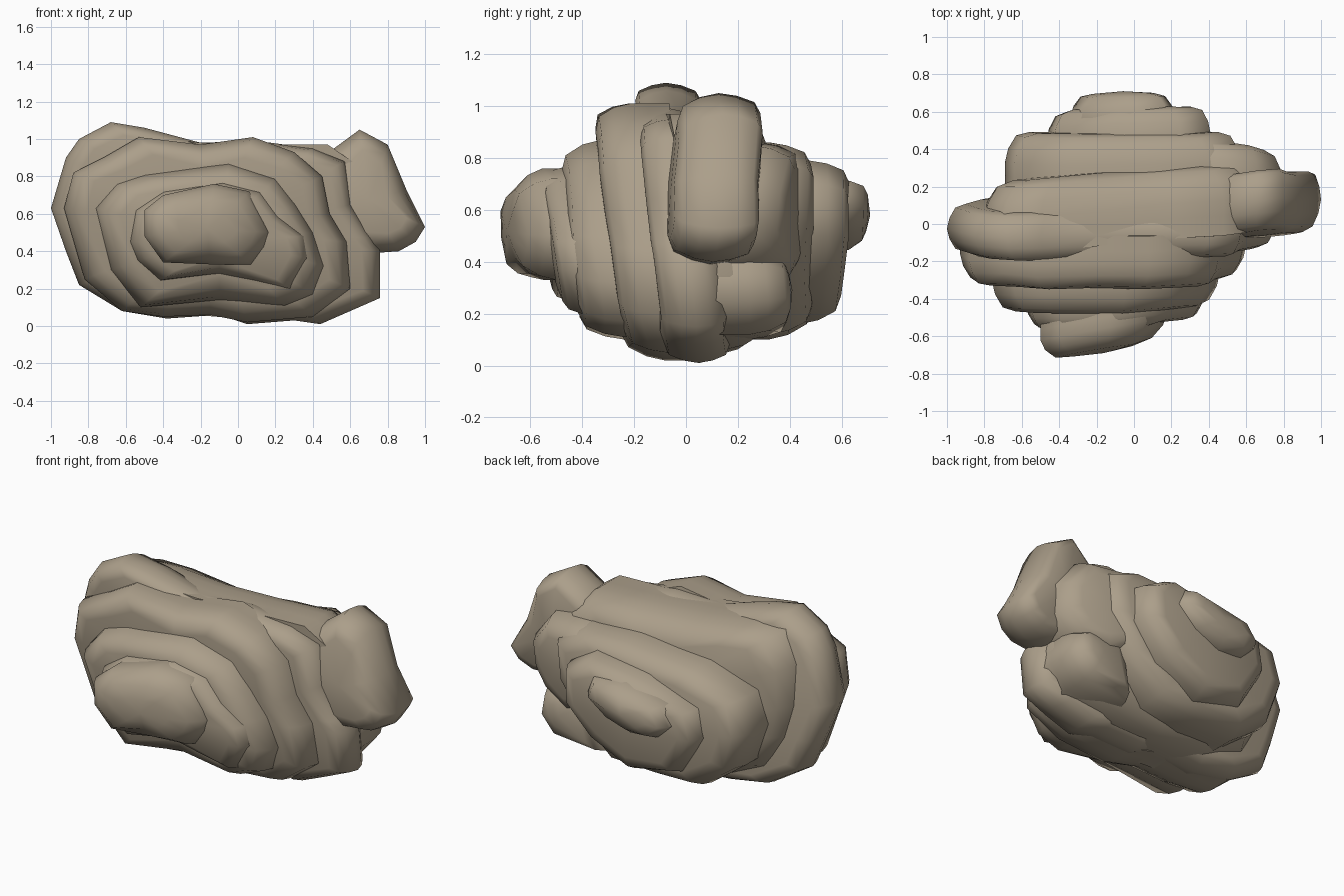
import bpy
from mathutils import Vector, noise

stone = bpy.data.materials.new("warm grey stone")
stone.diffuse_color = (0.41, 0.345, 0.255, 1)


def slab(name, profile, y0, y1, front=0.09, back=0.09, lean=-0.15, yaw=0.0, wobble=0.02):
    """Rounded stone layer: an x-z outline lofted along y, with soft shoulders."""
    cx = sum(p[0] for p in profile) / len(profile)
    cz = sum(p[1] for p in profile) / len(profile)
    d = y1 - y0
    # (fraction of depth, inset towards the centre)
    rings = [(0.0, front * 2.2), (0.07, front), (0.28, front * 0.3), (0.5, 0),
             (0.72, back * 0.3), (0.93, back), (1.0, back * 2.2)]
    n = len(profile)
    verts, faces = [], []
    for k, (t, inset) in enumerate(rings):
        for x, z in profile:
            v = Vector((x - cx, z - cz))
            v *= max(0.3, 1 - inset / v.length)
            px, pz = cx + v.x, cz + v.y
            w = noise.noise(Vector((px * 3, y0 * 5, pz * 3))) * wobble
            verts.append((px, y0 + d * t + lean * (pz - 0.5) + yaw * v.x + w, pz))
    for k in range(len(rings) - 1):
        for i in range(n):
            j = (i + 1) % n
            faces.append((k * n + i, k * n + j, (k + 1) * n + j, (k + 1) * n + i))
    # fan caps
    for row, y in ((0, y0 - 0.01), (len(rings) - 1, y1 + 0.01)):
        c = len(verts)
        verts.append((cx, y + lean * (cz - 0.5), cz))
        for i in range(n):
            a, b = row * n + i, row * n + (i + 1) % n
            faces.append((a, c, b) if row == 0 else (b, c, a))
    me = bpy.data.meshes.new(name)
    me.from_pydata(verts, [], faces)
    # make the normals face outwards
    mid = Vector((cx, (y0 + y1) / 2, cz))
    if sum((p.center - mid).dot(p.normal) * p.area for p in me.polygons) < 0:
        me.flip_normals()
    me.materials.append(stone)
    ob = bpy.data.objects.new(name, me)
    bpy.context.collection.objects.link(ob)
    bpy.ops.object.select_all(action='DESELECT')
    ob.select_set(True)
    bpy.context.view_layer.objects.active = ob
    bpy.ops.object.shade_smooth_by_angle(angle=1.2)
    return ob


# front layers, from the tip inwards
slab("front_tip", [(-.5, .62), (-.4, .7), (-.13, .76), (.06, .72), (.18, .5), (.15, .42),
                   (.07, .33), (-.15, .33), (-.4, .34), (-.5, .48)],
     -.68, -.42, .085, 0, -.02, .2)
slab("front_second_layer", [(-.58, .45), (-.55, .62), (-.4, .72), (-.08, .77), (.12, .72),
                            (.22, .59), (.36, .48), (.38, .36), (.29, .19), (.1, .23),
                            (-.1, .27), (-.42, .24), (-.54, .35)],
     -.535, -.28, .045, 0, -.15, .04)
slab("front_third_layer", [(-.76, .63), (-.65, .76), (-.5, .81), (-.05, .87), (.2, .79),
                           (.31, .65), (.4, .5), (.46, .32), (.4, .17), (.25, .11),
                           (-.1, .14), (-.52, .1), (-.68, .3)], -.45, -.12, .06, 0, -.12)
slab("front_fourth_layer", [(-.93, .63), (-.88, .82), (-.72, .9), (-.53, 1.01), (-.2, .97),
                            (.08, 1.01), (.3, .93), (.45, .8), (.49, .6), (.58, .45),
                            (.6, .2), (.4, .05), (.05, .02), (-.15, .06), (-.4, .05),
                            (-.62, .08), (-.82, .25)], -.30, .0, .055, 0)

# widest layers in the middle
slab("middle_layer", [(-1, .63), (-.92, .9), (-.85, 1), (-.68, 1.09), (-.5, 1.06),
                      (-.2, .98), (.1, .99), (.4, .95), (.57, .88), (.61, .65), (.72, .47),
                      (.76, .4), (.76, .15), (.6, .08), (.44, .01), (.3, .03), (.05, .01),
                      (-.1, .06), (-.38, .04), (-.62, .08), (-.85, .22), (-.92, .4)],
     -.13, .125, .045, .045, -.12)
slab("inner_back_layer", [(-.81, .6), (-.8, .84), (-.7, 1.01), (-.5, 1.01), (-.2, .98),
                          (.2, .97), (.48, .97), (.64, .86), (.68, .7), (.7, .5), (.72, .35),
                          (.68, .2), (.55, .12), (.3, .06), (0, .04), (-.35, .07),
                          (-.65, .2), (-.77, .4)], -.08, .295, 0, .075, -.04, .08)

# overhanging block on the right
slab("side_block", [(.25, .82), (.5, .94), (.65, 1.05), (.8, .97), (.9, .73), (1, .53),
                    (.95, .45), (.86, .4), (.72, .39), (.4, .45)],
     -.06, .26, .05, .035, .06, .1)
slab("side_block_step", [(.2, .78), (.4, .86), (.66, .85), (.8, .68), (.79, .5), (.7, .38),
                         (.5, .3), (.25, .4)], .1, .42, 0, .05, 0, -.2)
slab("lower_side_lobe", [(.35, .42), (.6, .46), (.71, .4), (.73, .25), (.62, .12), (.3, .1)],
     .08, .40, 0, .05, 0)

# back layers, from the middle out to the tip
slab("back_third_layer", [(-.69, .5), (-.64, .7), (-.35, .81), (.1, .86), (.4, .86),
                          (.57, .78), (.56, .55), (.42, .32), (.2, .12), (-.1, .1),
                          (-.4, .12), (-.62, .28)], .15, .485, 0, .06, 0)
slab("back_second_layer", [(-.47, .46), (-.43, .63), (-.1, .74), (.25, .79), (.41, .7),
                           (.41, .5), (.25, .3), (-.02, .16), (-.33, .22)],
     .3, .61, 0, .05, .06, .05)
slab("back_tip", [(-.34, .54), (-.28, .65), (-.02, .72), (.18, .72), (.22, .62),
                  (.1, .5), (-.08, .43), (-.25, .45)], .45, .70, 0, .055, 0)
